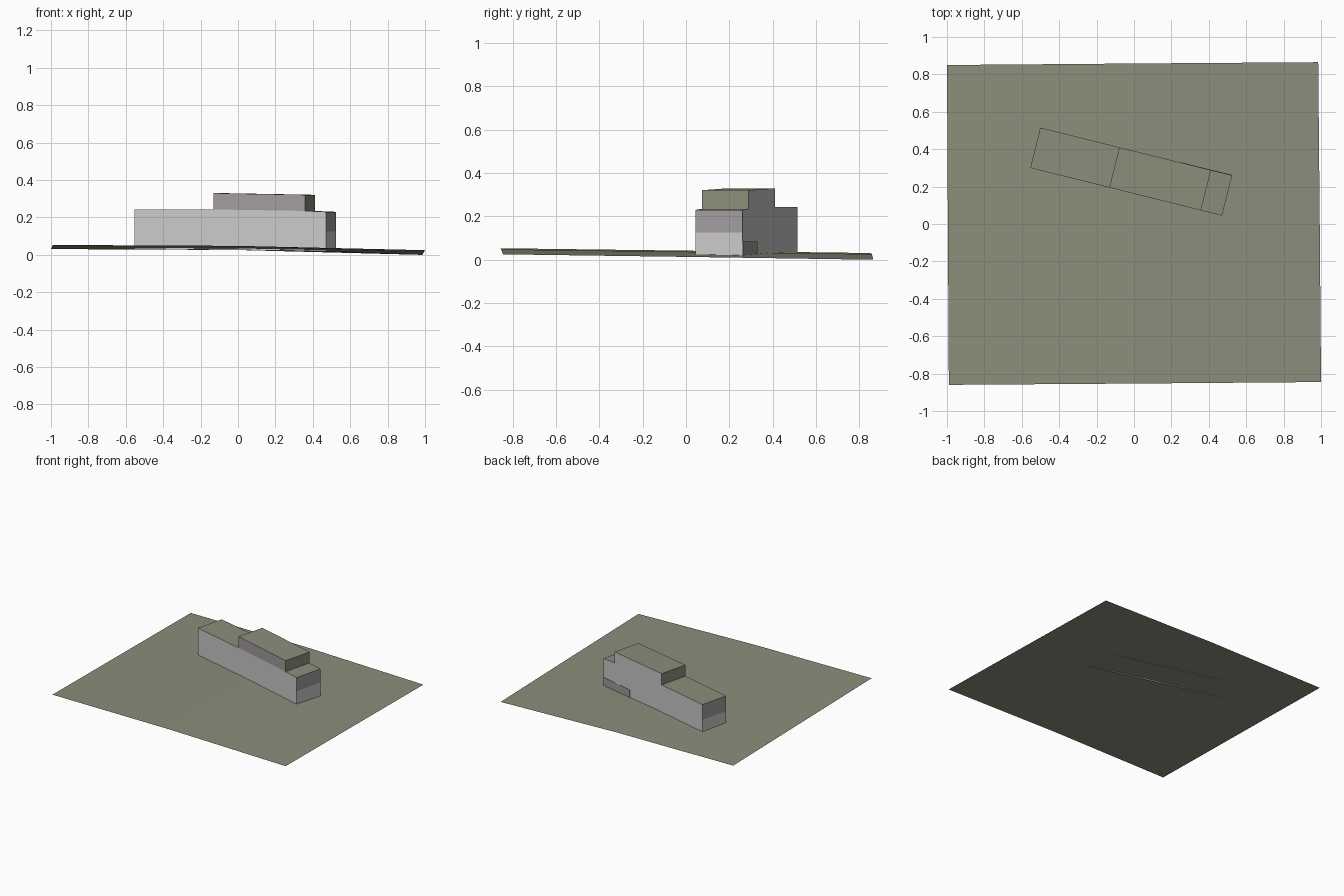
import bpy, bmesh, math
from mathutils import Vector, Matrix

cube = bpy.data.objects.get("Cube")
if cube:
    bpy.data.objects.remove(cube, do_unlink=True)


def make_material(name, srgb):
    rgba = [((c + 0.055) / 1.055) ** 2.4 for c in srgb] + [1]
    mat = bpy.data.materials.new(name)
    mat.use_nodes = True
    mat.diffuse_color = rgba
    mat.node_tree.nodes["Principled BSDF"].inputs["Base Color"].default_value = rgba
    return mat


GREEN = make_material("olive_green", (0.545, 0.555, 0.48))
GREY = make_material("light_grey", (0.79, 0.79, 0.79))
BROWN = make_material("brownish_grey", (0.635, 0.61, 0.615))
MATS = [GREEN, GREY, BROWN]

WIDTH = 0.222
HALF = 0.5285
PLACE = Matrix.Translation((-0.015, 0.28, 0)) @ Matrix.Rotation(math.radians(-13.96), 4, 'Z')


def finish(name, bm, matrix=Matrix()):
    mesh = bpy.data.meshes.new(name)
    for mat in MATS:
        mesh.materials.append(mat)
    bm.to_mesh(mesh)
    bm.free()
    obj = bpy.data.objects.new(name, mesh)
    obj.matrix_world = matrix
    bpy.context.collection.objects.link(obj)
    return obj


def storey(name, profile, colour_rule, split=None):
    """Extrude a side profile across the building and colour faces by direction."""
    bm = bmesh.new()
    side = bm.faces.new([bm.verts.new((x, -WIDTH / 2, z)) for x, z in profile])
    out = bmesh.ops.extrude_face_region(bm, geom=[side])
    moved = [g for g in out["geom"] if isinstance(g, bmesh.types.BMVert)]
    bmesh.ops.translate(bm, verts=moved, vec=(0, WIDTH, 0))
    bmesh.ops.recalc_face_normals(bm, faces=bm.faces)
    # Divide the end walls into two painted bands
    if split:
        ends = [f for f in bm.faces if abs(f.normal.x) > 0.9]
        geom = ends + list({e for f in ends for e in f.edges}) + list({v for f in ends for v in f.verts})
        bmesh.ops.bisect_plane(bm, geom=geom, plane_co=(0, 0, split), plane_no=(0, 0, 1))
    # Leave the underside open where it meets the ground
    bm.normal_update()
    bmesh.ops.delete(bm, geom=[f for f in bm.faces if f.normal.z < -0.9], context='FACES')
    for f in bm.faces:
        f.material_index = MATS.index(colour_rule(f.normal, f.calc_center_median()))
    return finish(name, bm, PLACE)


def lower_colour(normal, centre):
    if normal.z > 0.9:
        return GREEN
    return BROWN if abs(normal.x) > 0.9 and centre.z > 0.125 else GREY


def upper_colour(normal, centre):
    if normal.z > 0.9 or abs(normal.x) > 0.9:
        return GREEN
    return BROWN if normal.y < 0 else GREY


# Gently sloping ground sheet
ground = bmesh.new()
rows = [
    [(-0.99, -0.86, 0.053), (0.005, -0.853, 0.048), (1.0, -0.845, 0.025)],
    [(-0.995, -0.005, 0.042), (0.0, 0.002, 0.037), (0.993, 0.01, 0.013)],
    [(-1.0, 0.85, 0.031), (-0.007, 0.858, 0.026), (0.985, 0.865, 0.0)],
]
grid = [[ground.verts.new(p) for p in row] for row in rows]
for a, b in zip(grid, grid[1:]):
    for i in range(2):
        ground.faces.new((a[i], a[i + 1], b[i + 1], b[i]))
finish("ground_sheet", ground)

# Long lower storey and the shorter storey above it
storey("lower_storey",
       [(-HALF, 0.032), (HALF, 0.02), (HALF, 0.23), (0.412, 0.235), (-0.093, 0.243), (-HALF, 0.243)],
       lower_colour, split=0.125)
storey("upper_storey",
       [(-0.093, 0.243), (0.412, 0.235), (0.412, 0.321), (-0.093, 0.33)],
       upper_colour)

# Painted panel low on the back wall
panel = bmesh.new()
bmesh.ops.create_cube(panel, size=1)
bmesh.ops.scale(panel, verts=panel.verts, vec=(0.28, 0.004, 0.063))
bmesh.ops.translate(panel, verts=panel.verts, vec=(HALF - 0.14, WIDTH / 2, 0.0525))
for f in panel.faces:
    f.material_index = MATS.index(BROWN)
finish("back_wall_panel", panel, PLACE)
